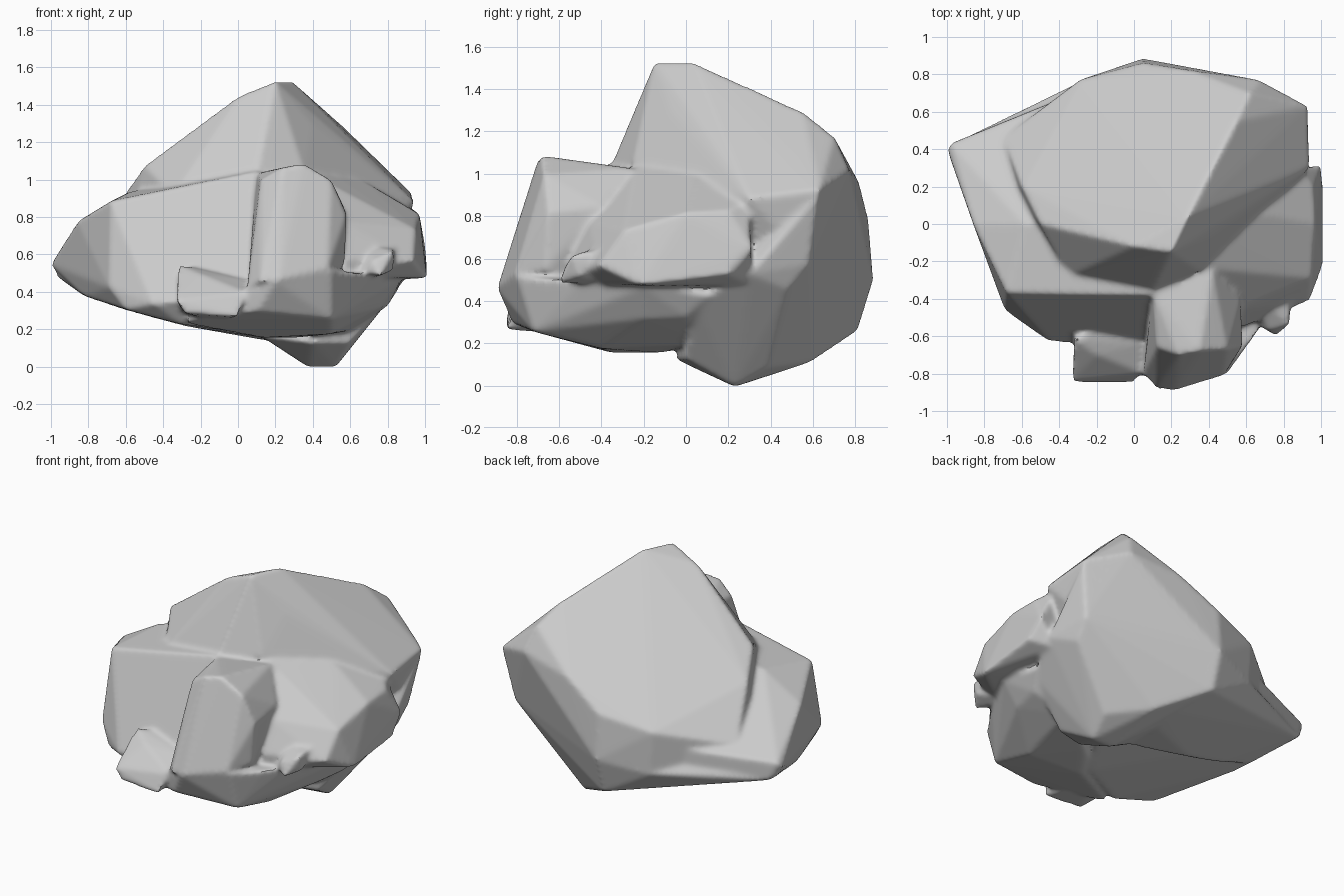
import bpy, bmesh


def hull(name, pts):
    """One faceted stone mass: convex hull of a few corner points."""
    bm = bmesh.new()
    for p in pts:
        bm.verts.new(p)
    res = bmesh.ops.convex_hull(bm, input=bm.verts)
    loose = {g for g in res["geom_interior"] + res["geom_unused"]
             if isinstance(g, bmesh.types.BMVert) and g.is_valid}
    bmesh.ops.delete(bm, geom=list(loose), context='VERTS')
    bmesh.ops.recalc_face_normals(bm, faces=bm.faces)
    me = bpy.data.meshes.new(name)
    bm.to_mesh(me)
    bm.free()
    ob = bpy.data.objects.new(name, me)
    bpy.context.collection.objects.link(ob)
    return ob


parts = []

# peak block with the large slope falling to the back left
parts.append(hull("peak", [
    (.2, -.15, 1.53), (.29, .04, 1.53), (.55, .55, 1.3), (.62, .7, 1.18),
    (.67, .77, 1.02), (.93, .63, .93), (.94, .3, .89), (0, -.12, 1.45),
    (-.5, 0, 1.08), (-.6, .2, .94), (-.7, .46, .64), (.3, .82, .96),
    (.05, .86, .8), (.05, .885, .5), (-.29, .77, .73), (-.27, .77, .44),
    (-.35, -.28, .93), (.1, -.36, 1.03), (.35, -.25, 1.06),
    (.4, -.07, 1.3), (.39, -.16, 1.14),
    (.12, .1, .18), (-.7, .2, .4), (.7, .1, .45), (.87, .58, .58),
    (.05, .81, .27)]))

# left shoulder
parts.append(hull("left_shoulder", [
    (-1, .4, .55), (-.98, .43, .58), (-.93, .45, .46), (-.34, .69, .62),
    (-.34, .69, .45), (-.86, 0, .78), (-.68, -.37, .89),
    (-.69, -.46, .43), (-.82, 0, .38), (-.6, -.52, .31), (-.45, -.63, .34),
    (.15, -.66, .4), (.1, -.38, 1.05), (-.3, -.38, .96), (-.58, 0, .94),
    (.3, 0, 1.1), (.1, -.3, .17), (-.3, -.55, .23), (.3, 0, .2)]))

# broad slanted underside between shoulder and foot
parts.append(hull("underside", [
    (-.98, .41, .5), (-.93, .45, .46), (-.82, .1, .38), (-.6, .1, .305),
    (-.3, .15, .225), (.12, .1, .165), (.12, .38, .15), (.3, .6, .135),
    (.05, .81, .26), (.05, .885, .5), (-.28, .77, .45), (.2, .2, .6)]))

# front buttress
parts.append(hull("front_buttress", [
    (.12, -.88, .46), (.22, -.89, .47), (.48, -.81, .53), (.05, -.8, .43),
    (.58, -.65, .82), (.5, -.67, 1.0), (.35, -.68, 1.09), (.24, -.7, 1.07),
    (.12, -.66, 1.0), (.1, -.36, 1.04), (.42, -.25, 1.03), (.57, -.4, .85),
    (.57, -.66, .55), (.4, -.2, .4), (.1, -.3, .4)]))

# right shoulder with flat underside, sloping up into the peak
parts.append(hull("right_shoulder", [
    (.97, 0, .82), (.96, .2, .83), (1, .31, .65), (1.01, .2, .53),
    (1.01, -.22, .48), (.94, -.41, .57), (.95, -.29, .74), (.82, -.42, .54),
    (.55, -.46, .78), (.58, -.55, .58), (.4, -.24, 1.03), (.3, -.3, 1.01),
    (.35, 0, 1.14), (.7, .05, .98), (.55, -.55, .48), (.5, .2, .45),
    (.88, .3, .48), (.88, .3, .88)]))

# low front base
parts.append(hull("front_base", [
    (.05, -.8, .43), (.2, -.89, .46), (.5, -.8, .52), (.1, -.82, .3),
    (.5, -.72, .26), (.62, -.63, .49), (.72, -.49, .5), (.87, -.2, .47),
    (.87, .12, .44), (.8, 0, .33), (.76, -.2, .32), (.12, -.35, .16),
    (.3, -.1, .16), (-.3, -.62, .24), (.5, -.4, .18), (.3, 0, .5),
    (.62, .1, .2)]))

# foot the stone stands on, joined to the back right face
parts.append(hull("foot", [
    (.38, .23, 0), (.52, .23, 0), (.12, .1, .17), (-.27, .76, .43),
    (.05, .885, .5), (.05, .81, .26), (.33, .6, .12), (.56, .39, .09),
    (.85, .48, .46), (.87, .58, .58), (.93, .3, .53), (.84, .05, .4),
    (.6, 0, .13), (.4, -.05, .13), (.3, .3, .8), (.93, .62, .9),
    (.67, .76, .98)]))

# small knobs on the front
parts.append(hull("left_knob", [
    (-.32, -.62, .55), (-.33, -.84, .36), (-.28, -.85, .29), (0, -.85, .27),
    (.05, -.8, .4), (.04, -.64, .47), (-.2, -.7, .5), (-.1, -.5, .24),
    (-.3, -.5, .3), (-.1, -.5, .52)]))
parts.append(hull("right_knob", [
    (.66, -.54, .51), (.76, -.6, .49), (.83, -.5, .52), (.83, -.54, .62),
    (.72, -.57, .57), (.84, -.38, .65), (.64, -.35, .68), (.7, -.35, .48)]))

# fuse the masses into one weathered stone
for o in parts:
    o.select_set(True)
rock = parts[0]
bpy.context.view_layer.objects.active = rock
bpy.ops.object.join()
rock.name = "boulder"
rock.data.name = "boulder"
fuse = rock.modifiers.new("fuse", 'REMESH')
fuse.mode = 'VOXEL'
fuse.voxel_size = 0.014
soft = rock.modifiers.new("weathering", 'SMOOTH')
soft.factor = 0.5
soft.iterations = 8
for m in ("fuse", "weathering"):
    bpy.ops.object.modifier_apply(modifier=m)
bpy.ops.object.shade_smooth_by_angle(angle=0.7)

# rest on the ground
low = min(v.co.z for v in rock.data.vertices)
for v in rock.data.vertices:
    v.co.z -= low
